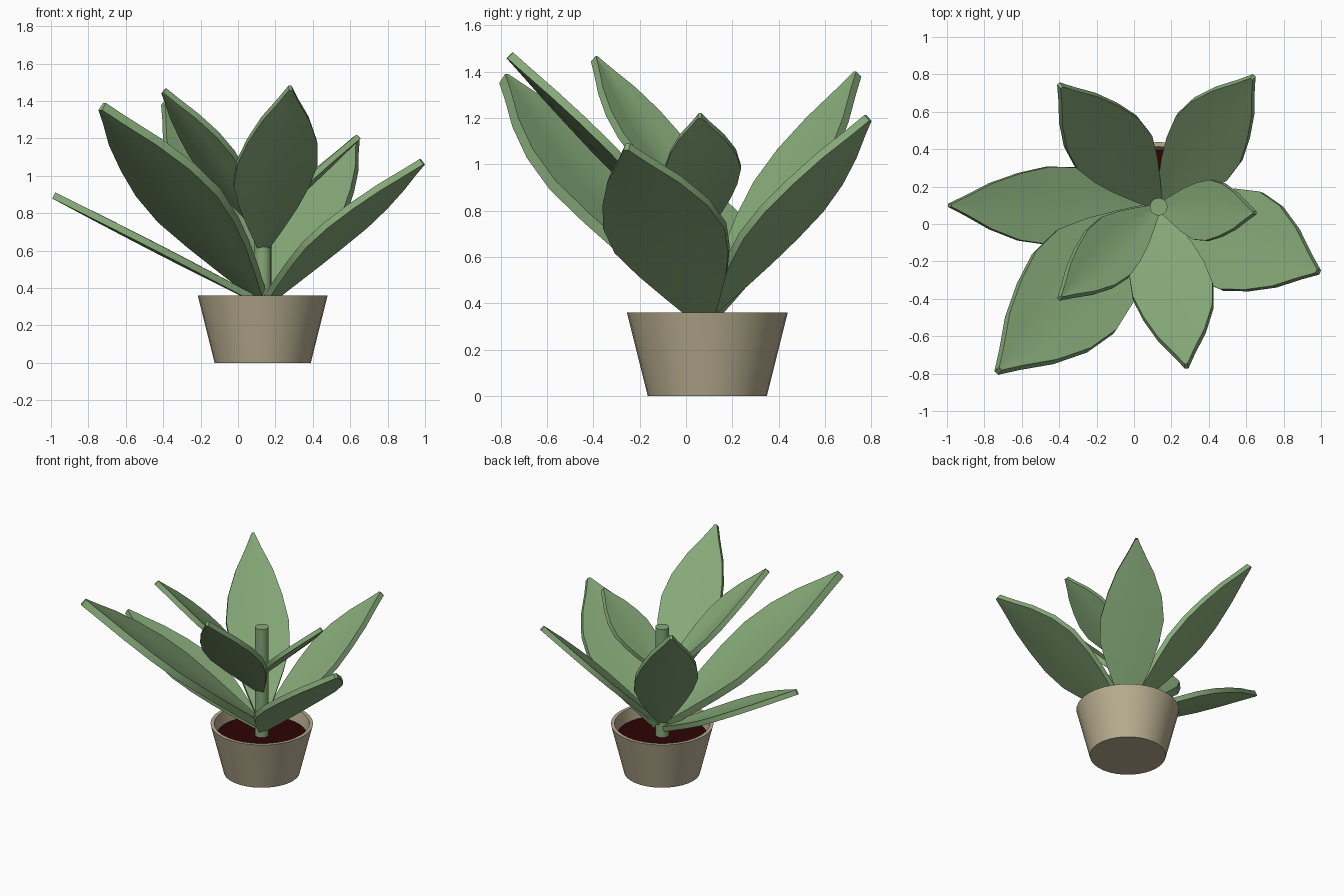
import bpy, bmesh, math
from mathutils import Vector

cube = bpy.data.objects.get("Cube")
if cube:
    bpy.data.objects.remove(cube, do_unlink=True)

CX, CY = 0.132, 0.092   # stem and pot axis


def material(name, rgb):
    m = bpy.data.materials.new(name)
    m.use_nodes = True
    m.diffuse_color = (*rgb, 1)
    m.node_tree.nodes["Principled BSDF"].inputs["Base Color"].default_value = (*rgb, 1)
    return m


green = material("leaf green", (0.24, 0.40, 0.19))
clay = material("clay beige", (0.48, 0.42, 0.28))
earth = material("dark soil", (0.026, 0.001, 0.001))


def finish(name, bm, mat, angle=40):
    bmesh.ops.recalc_face_normals(bm, faces=bm.faces)
    mesh = bpy.data.meshes.new(name)
    bm.to_mesh(mesh)
    bm.free()
    obj = bpy.data.objects.new(name, mesh)
    bpy.context.collection.objects.link(obj)
    mesh.materials.append(mat)
    bpy.ops.object.select_all(action='DESELECT')
    obj.select_set(True)
    bpy.context.view_layer.objects.active = obj
    bpy.ops.object.shade_smooth_by_angle(angle=math.radians(angle))
    return obj


def lathe(name, profile, mat, steps=32):
    """Spin a (radius, height) profile round the pot axis."""
    bm = bmesh.new()
    verts = [bm.verts.new((CX + r, CY, z)) for r, z in profile]
    edges = [bm.edges.new(pair) for pair in zip(verts, verts[1:])]
    bmesh.ops.spin(bm, geom=verts + edges, cent=(CX, CY, 0), axis=(0, 0, 1),
                   angle=math.tau, steps=steps)
    bmesh.ops.remove_doubles(bm, verts=bm.verts, dist=0.0005)
    return finish(name, bm, mat)


# Pot, soil and stem
lathe("pot", [(0, 0), (0.257, 0), (0.347, 0.36), (0.322, 0.36), (0.298, 0.24), (0, 0.24)], clay)
lathe("soil", [(0, 0.25), (0.301, 0.25), (0.306, 0.275), (0, 0.275)], earth)
lathe("stem", [(0, 0.25), (0.047, 0.25), (0.047, 1.08), (0, 1.08)], green, 16)

# Outline of every leaf: position along it, share of the half width left and right
OUTLINE = [(0, 0.14, 0.16), (0.12, 0.40, 0.46), (0.25, 0.66, 0.76), (0.38, 0.86, 0.99),
           (0.52, 0.98, 1.0), (0.66, 0.88, 0.83), (0.8, 0.6, 0.57),
           (0.92, 0.25, 0.24), (1, 0.04, 0.04)]


def leaf(name, base_z, tip, width, arch=0.0, cup=0.012, thick=0.036):
    """Blade from the stem to its tip, slightly arched along and cupped across."""
    base, tip = Vector((CX, CY, base_z)), Vector(tip)
    along = tip - base
    side = along.cross(Vector((0, 0, 1))).normalized()
    normal = side.cross(along).normalized()
    base += along * 0.03
    along = tip - base
    bm = bmesh.new()
    rows = []
    for t, left, right in OUTLINE:
        centre = base + along * t + normal * arch * math.sin(math.pi * t)
        row = []
        for s in (-1, -0.5, 0, 0.5, 1):
            w = left if s < 0 else right
            lift = cup * max(left, right) * (abs(s) - 0.5)
            row.append(bm.verts.new(centre + side * s * w * width / 2 + normal * lift))
        rows.append(row)
    for a, b in zip(rows, rows[1:]):
        for i in range(4):
            bm.faces.new((a[i], a[i + 1], b[i + 1], b[i]))
    obj = finish(name, bm, green)
    solid = obj.modifiers.new("thickness", 'SOLIDIFY')
    solid.thickness = thick
    solid.offset = 0
    bpy.ops.object.modifier_apply(modifier=solid.name)
    bpy.ops.object.shade_smooth_by_angle(angle=math.radians(40))


# Lower whorl
leaf("right_leaf", 0.32, (-0.985, 0.10, 0.895), 0.42)
leaf("back_right_leaf", 0.36, (-0.395, 0.74, 1.39), 0.43)
leaf("back_left_leaf", 0.35, (0.635, 0.785, 1.20), 0.43)
leaf("left_leaf", 0.31, (0.985, -0.255, 1.075), 0.57, 0.015)
leaf("front_right_leaf", 0.345, (-0.725, -0.785, 1.37), 0.61, 0.01, 0.025, 0.05)
# Upper whorl
leaf("upper_front_leaf", 0.60, (0.28, -0.76, 1.47), 0.44)
leaf("upper_left_leaf", 0.73, (0.645, 0.06, 1.21), 0.33, thick=0.03)
leaf("upper_right_leaf", 0.705, (-0.395, -0.395, 1.455), 0.34, 0.01, 0.025)
